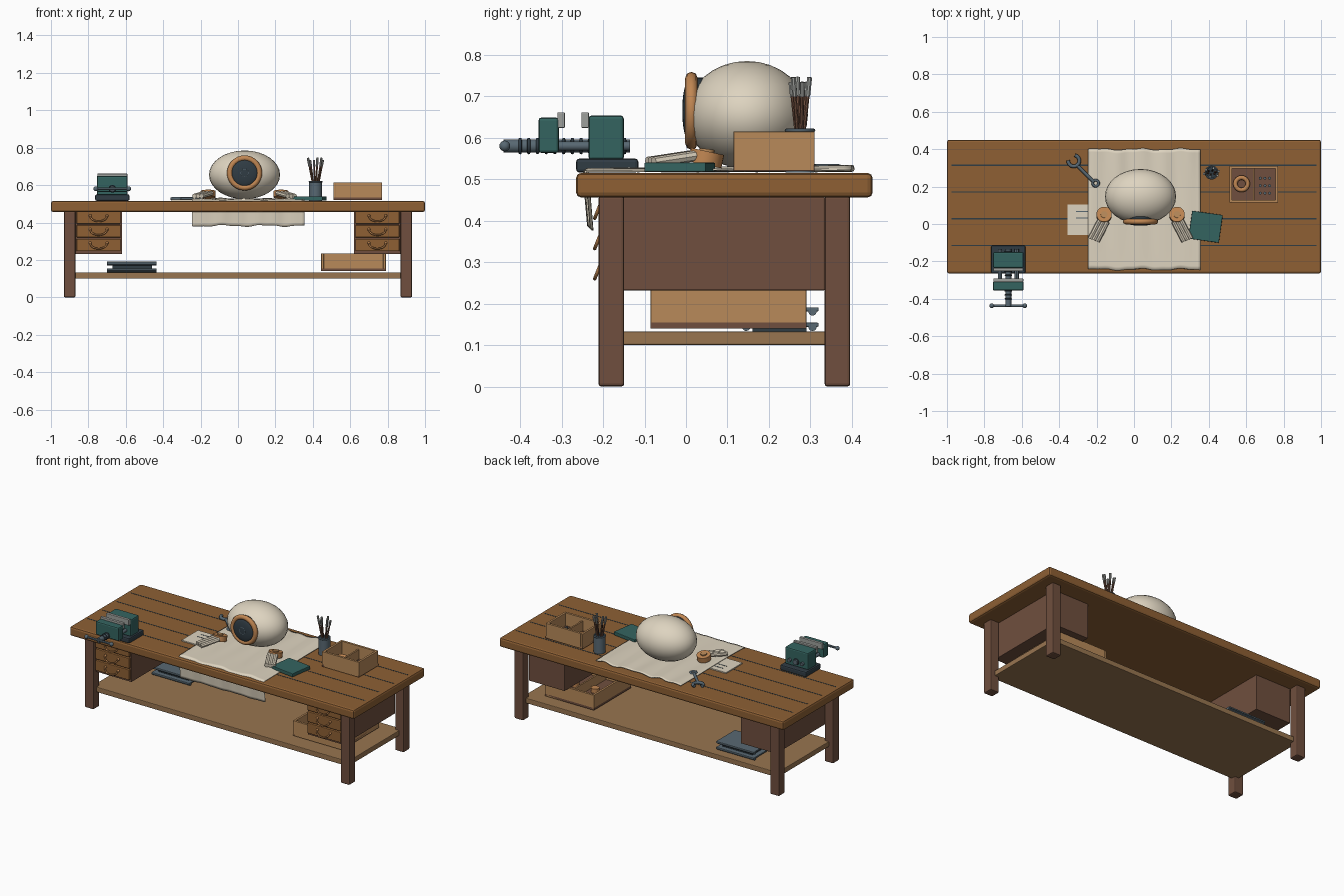
import bpy
import bmesh
import math
from mathutils import Vector

if "Cube" in bpy.data.objects:
    bpy.data.objects.remove(bpy.data.objects["Cube"], do_unlink=True)


def material(name, red, green, blue):
    linear = [((c / 255 + 0.055) / 1.055) ** 2.4 for c in (red, green, blue)] + [1]
    mat = bpy.data.materials.new(name)
    mat.use_nodes = True
    mat.diffuse_color = linear
    mat.node_tree.nodes["Principled BSDF"].inputs["Base Color"].default_value = linear
    return mat


oak = material("oak_wood", 142, 96, 52)
dark_wood = material("dark_wood", 112, 79, 62)
shelf_wood = material("shelf_wood", 152, 117, 80)
tan_wood = material("tan_wood", 184, 138, 90)
copper = material("copper", 192, 134, 82)
cream = material("cream", 222, 212, 192)
teal = material("teal", 52, 100, 96)
slate = material("slate_steel", 88, 104, 114)
dark_steel = material("dark_steel", 48, 60, 68)
grey = material("light_steel", 158, 160, 156)


def box(name, xs, ys, zs, mat, bevel=0.0, turn=0.0):
    """Box between the given limits on each axis, turned about its middle."""
    spans = (xs, ys, zs)
    bpy.ops.mesh.primitive_cube_add(size=1, location=[(a + b) / 2 for a, b in spans])
    ob = bpy.context.object
    ob.name = name
    ob.scale = [b - a for a, b in spans]
    bpy.ops.object.transform_apply(location=False, rotation=False, scale=True)
    ob.rotation_euler.z = math.radians(turn)
    ob.data.materials.append(mat)
    if bevel:
        mod = ob.modifiers.new("Bevel", "BEVEL")
        mod.width = bevel
        mod.segments = 2
    return ob


def rod(name, start, end, radius, mat, sides=16):
    start, end = Vector(start), Vector(end)
    axis = end - start
    bpy.ops.mesh.primitive_cylinder_add(vertices=sides, radius=radius, depth=axis.length,
                                        location=(start + end) / 2)
    ob = bpy.context.object
    ob.name = name
    ob.rotation_euler = axis.to_track_quat("Z", "Y").to_euler()
    ob.data.materials.append(mat)
    bpy.ops.object.shade_smooth_by_angle()
    return ob


def ring(name, centre, major, minor, mat, rotation=(0, 0, 0)):
    bpy.ops.mesh.primitive_torus_add(location=centre, rotation=rotation, major_radius=major,
                                     minor_radius=minor, major_segments=32, minor_segments=8)
    ob = bpy.context.object
    ob.name = name
    ob.data.materials.append(mat)
    bpy.ops.object.shade_smooth()


def ball(name, centre, radii, mat, segments=32):
    bpy.ops.mesh.primitive_uv_sphere_add(segments=segments, ring_count=segments // 2, location=centre)
    ob = bpy.context.object
    ob.name = name
    ob.scale = radii
    ob.data.materials.append(mat)
    bpy.ops.object.shade_smooth()


def tube(name, points, radius, mat):
    curve = bpy.data.curves.new(name, "CURVE")
    curve.dimensions = "3D"
    curve.bevel_depth = radius
    curve.bevel_resolution = 2
    curve.use_fill_caps = True
    line = curve.splines.new("POLY")
    line.points.add(len(points) - 1)
    for point, co in zip(line.points, points):
        point.co = (*co, 1)
    curve.materials.append(mat)
    bpy.context.collection.objects.link(bpy.data.objects.new(name, curve))


def tray(name, xs, ys, zs, wall=0.014):
    (x0, x1), (y0, y1), (z0, z1) = xs, ys, zs
    box(name + "_floor", xs, ys, (z0, z0 + wall), dark_wood)
    for side, a in (("right", x0), ("left", x1 - wall)):
        box(f"{name}_{side}_wall", (a, a + wall), ys, zs, tan_wood, 0.002)
    for side, a in (("front", y0), ("back", y1 - wall)):
        box(f"{name}_{side}_wall", (x0 + wall, x1 - wall), (a, a + wall), zs, tan_wood)
    mid = (x0 + x1) / 2
    box(name + "_divider", (mid - 0.005, mid + 0.005), (y0 + wall, y1 - wall),
        (z0, z1 - 0.02), tan_wood)


# Bench: top, plank grooves, legs, shelf
box("bench_top", (-1, 1), (-0.265, 0.45), (0.456, 0.515), oak, 0.012)
for i in range(1, 5):
    y = -0.258 + i * 0.143
    box("plank_groove", (-0.975, 0.975), (y - 0.003, y + 0.003), (0.51, 0.516), dark_steel)
box("lower_shelf", (-0.9, 0.9), (-0.18, 0.365), (0.1, 0.133), shelf_wood, 0.004)
for side in (-1, 1):
    for y in (-0.18, 0.365):
        box("leg", (side * 0.9 - 0.031, side * 0.9 + 0.031), (y - 0.031, y + 0.031),
            (0, 0.46), dark_wood, 0.007)
    # Drawer cabinet with three drawers and hanging pulls
    middle = side * 0.745
    box("drawer_cabinet", (middle - 0.125, middle + 0.125), (-0.185, 0.335), (0.232, 0.457), dark_wood, 0.003)
    for row in range(3):
        z = 0.28 + row * 0.073
        box("drawer_front", (middle - 0.118, middle + 0.118), (-0.2, -0.18),
            (z - 0.033, z + 0.033), oak, 0.004)
        arc = [(middle + 0.045 * math.cos(a), -0.208 - 0.012 * math.sin(-a), z + 0.01 + 0.03 * math.sin(a))
               for a in [math.pi * (1 + k / 12) for k in range(13)]]
        tube("drawer_pull", arc, 0.0045, copper)
        for end in (-1, 1):
            ball("pull_knob", (middle + end * 0.045, -0.203, z + 0.01), [0.008] * 3, copper, 12)

# Trays with small parts
tray("bench_tray", (0.51, 0.77), (0.115, 0.31), (0.52, 0.615))
ring("wire_coil", (0.575, 0.215, 0.55), 0.033, 0.012, copper)
for i in range(3):
    for j in range(3):
        x, y = 0.675 + i * 0.025, 0.165 + j * 0.04
        rod("screw", (x, y, 0.53), (x, y, 0.548), 0.008, slate, 8)
tray("shelf_tray", (0.445, 0.79), (-0.085, 0.29), (0.14, 0.235))
for i in range(4):
    x = 0.5 + i * 0.07
    rod("spool", (x, 0.1, 0.15), (x, 0.1, 0.18), 0.025, copper)

# Stacked steel plates on the shelf
for z in (0.134, 0.171):
    box("steel_plate", (-0.7, -0.435), (0.13, 0.32), (z + 0.01, z + 0.02), slate, 0.003)
    for y in (0.145, 0.305):
        rod("plate_rail", (-0.7, y, z + 0.01), (-0.435, y, z + 0.01), 0.01, slate, 12)
box("plate_spacer", (-0.67, -0.46), (0.16, 0.29), (0.133, 0.188), dark_steel)

# Cloth that drops at the front edge
bm = bmesh.new()
columns, rows = 40, 44
grid = []
for j in range(rows + 1):
    v = j / rows
    line = []
    for i in range(columns + 1):
        u = i / columns
        x = -0.245 + 0.6 * u
        ripple = math.sin(u * 17) + 0.5 * math.sin(u * 39 + 1)
        if v < 0.2:
            drop = 1 - v / 0.2
            co = (x, -0.245 + 0.012 * drop + 0.004 * ripple, 0.524 - drop * (0.142 + 0.004 * ripple))
        else:
            t = (v - 0.2) / 0.8
            y = -0.245 + 0.645 * t + 0.004 * ripple
            co = (x, y, 0.524 + 0.003 * math.sin(u * 17 + t * 5) + 0.004 * t * (1 + math.sin(u * 30)))
        line.append(bm.verts.new(co))
    grid.append(line)
for j in range(rows):
    for i in range(columns):
        face = bm.faces.new((grid[j][i], grid[j][i + 1], grid[j + 1][i + 1], grid[j + 1][i]))
        face.smooth = True
mesh = bpy.data.meshes.new("cloth")
bm.to_mesh(mesh)
bm.free()
mesh.materials.append(cream)
cloth = bpy.data.objects.new("cloth", mesh)
bpy.context.collection.objects.link(cloth)
cloth.modifiers.new("Thickness", "SOLIDIFY").thickness = 0.004

# Rounded head with a single eye
ball("head_shell", (0.035, 0.147, 0.655), (0.19, 0.147, 0.13), cream)
ring("eye_rim", (0.035, 0.013, 0.665), 0.079, 0.015, copper, (math.radians(90), 0, 0))
rod("eye_socket", (0.035, 0.005, 0.665), (0.035, 0.06, 0.665), 0.08, dark_steel, 32)
ball("eye_lens", (0.035, 0.005, 0.665), (0.069, 0.014, 0.069), dark_steel)
ring("eye_pupil_ring", (0.035, -0.006, 0.665), 0.02, 0.003, slate, (math.radians(90), 0, 0))

# Loose arms: shoulder disc and forearm slats
for side in (-1, 1):
    x = 0.035 + side * 0.195
    rod("arm_joint", (x, 0.045, 0.535), (x, 0.052, 0.567), 0.041, copper, 24)
    rod("arm_joint_pin", (x, 0.05, 0.565), (x, 0.051, 0.573), 0.018, tan_wood)
    for k in (-1, 0, 1):
        off = k * 0.019
        rod("forearm_slat", (x + off, 0.02 + side * off * 0.4, 0.557),
            (x + side * 0.055 + off, -0.085 + side * off * 0.4, 0.541), 0.013, cream, 8)

# Paper sheet and notebook
box("paper_sheet", (-0.355, -0.24), (-0.06, 0.105), (0.516, 0.523), cream)
for y in (0.03, 0.065):
    box("paper_line", (-0.31, -0.245), (y, y + 0.004), (0.522, 0.5245), slate)
box("notebook_cover", (0.3, 0.465), (-0.09, 0.06), (0.518, 0.54), teal, 0.003, -8)

# Wrench
a, b = Vector((-0.305, 0.315, 0.527)), Vector((-0.215, 0.225, 0.527))
tube("wrench_handle", [a, b], 0.009, slate)
jaw = [(-0.322 + 0.03 * math.cos(t), 0.338 + 0.03 * math.sin(t), 0.527)
       for t in [math.radians(175 + k * 22) for k in range(13)]]
tube("wrench_jaw", jaw, 0.01, slate)
ring("wrench_eye", (-0.205, 0.218, 0.527), 0.016, 0.007, slate)

# Brush cup
cup = (0.415, 0.275)
rod("brush_cup", (*cup, 0.516), (*cup, 0.618), 0.035, slate, 24)
ring("cup_rim", (*cup, 0.618), 0.033, 0.004, slate)
rod("cup_opening", (*cup, 0.617), (*cup, 0.6195), 0.029, dark_steel, 24)
for i in range(6):
    turn = i * math.tau / 6 + 0.3
    away = Vector((math.cos(turn), 0.55 * math.sin(turn), 0))
    foot = Vector((*cup, 0.6)) + away * 0.014
    neck = Vector((*cup, 0.7)) + away * 0.034
    tip = neck + (neck - foot) * (0.34 + 0.12 * (i % 2))
    rod("brush_handle", foot, neck, 0.005, dark_wood, 8)
    rod("brush_tip", neck, tip, 0.0065, grey, 8)

# Bench vise
vx = -0.672
box("vise_base", (vx - 0.092, vx + 0.092), (-0.265, -0.115), (0.516, 0.55), dark_steel, 0.008)
box("vise_fixed_jaw", (vx - 0.082, vx + 0.082), (-0.235, -0.15), (0.545, 0.654), teal, 0.008)
box("vise_moving_jaw", (vx - 0.082, vx + 0.082), (-0.356, -0.306), (0.563, 0.649), teal, 0.008)
for y in (-0.252, -0.31):
    box("vise_jaw_plate", (vx - 0.08, vx + 0.08), (y, y + 0.018), (0.624, 0.661), grey, 0.002)
rod("vise_screw", (vx, -0.44, 0.58), (vx, -0.135, 0.58), 0.016, slate)
for i in range(13):
    ring("screw_thread", (vx, -0.4 + i * 0.021, 0.58), 0.016, 0.004, dark_steel, (math.radians(90), 0, 0))
for side in (-1, 1):
    x = vx + side * 0.045
    rod("vise_guide", (x, -0.35, 0.58), (x, -0.135, 0.58), 0.011, slate, 12)
    ball("handle_knob", (vx + side * 0.088, -0.437, 0.58), [0.013] * 3, slate, 16)
rod("vise_handle", (vx - 0.09, -0.437, 0.58), (vx + 0.09, -0.437, 0.58), 0.007, slate, 12)
